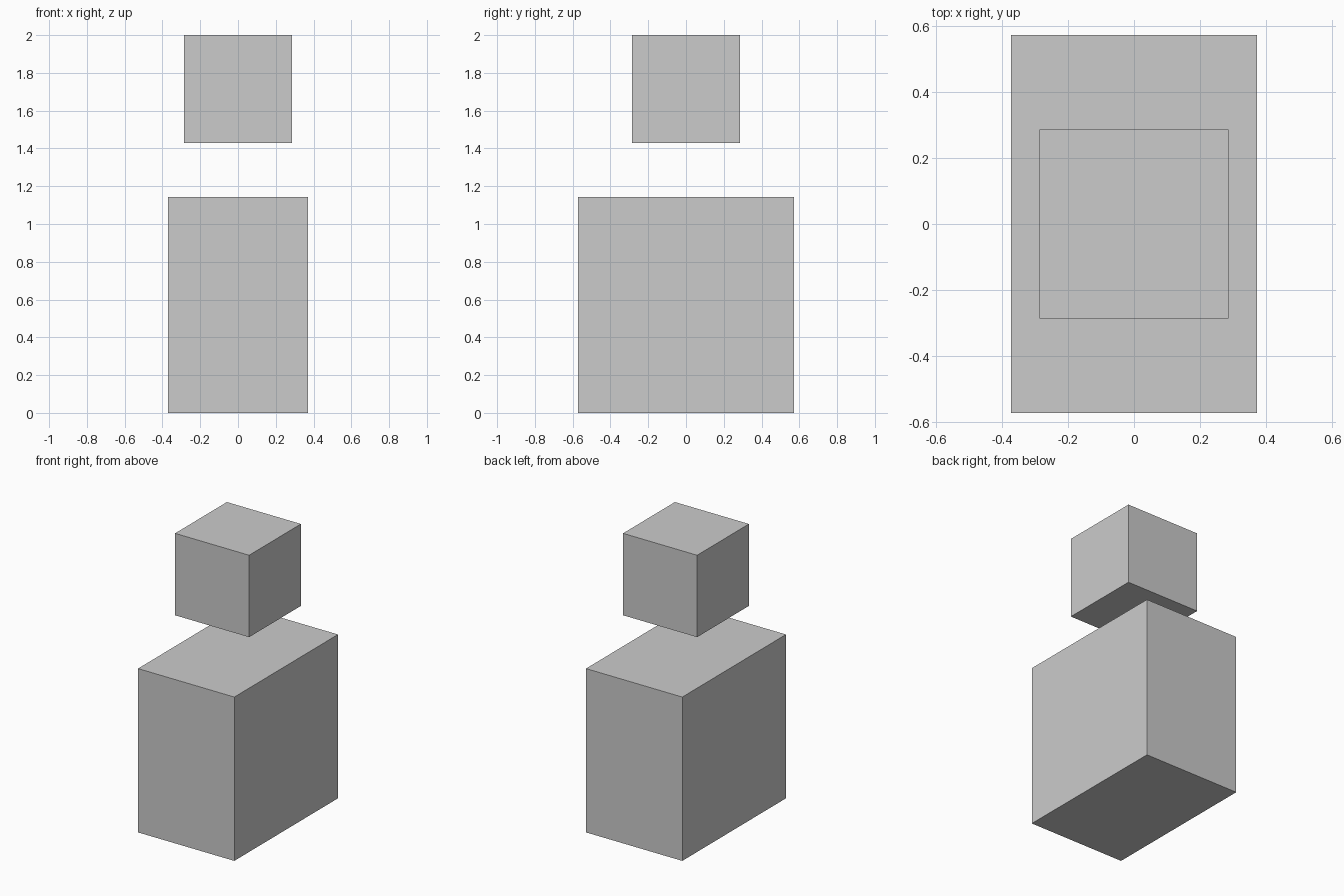
import bpy

if "Cube" in bpy.data.objects:
    bpy.data.objects.remove(bpy.data.objects["Cube"])


def block(name, size, z_bottom):
    """Axis-aligned box centred on x and y, resting at z_bottom."""
    bpy.ops.mesh.primitive_cube_add(size=1, location=(0, 0, z_bottom + size[2] / 2))
    obj = bpy.context.object
    obj.name = name
    obj.scale = size
    bpy.ops.object.transform_apply(location=False, rotation=False, scale=True)
    return obj


U = 2 / 7  # the model is seven units tall

# Large body block standing on the ground
block("lower_block", (2.6 * U, 4 * U, 4 * U), 0)

# Small cube floating above it
block("upper_cube", (2 * U, 2 * U, 2 * U), 5 * U)
